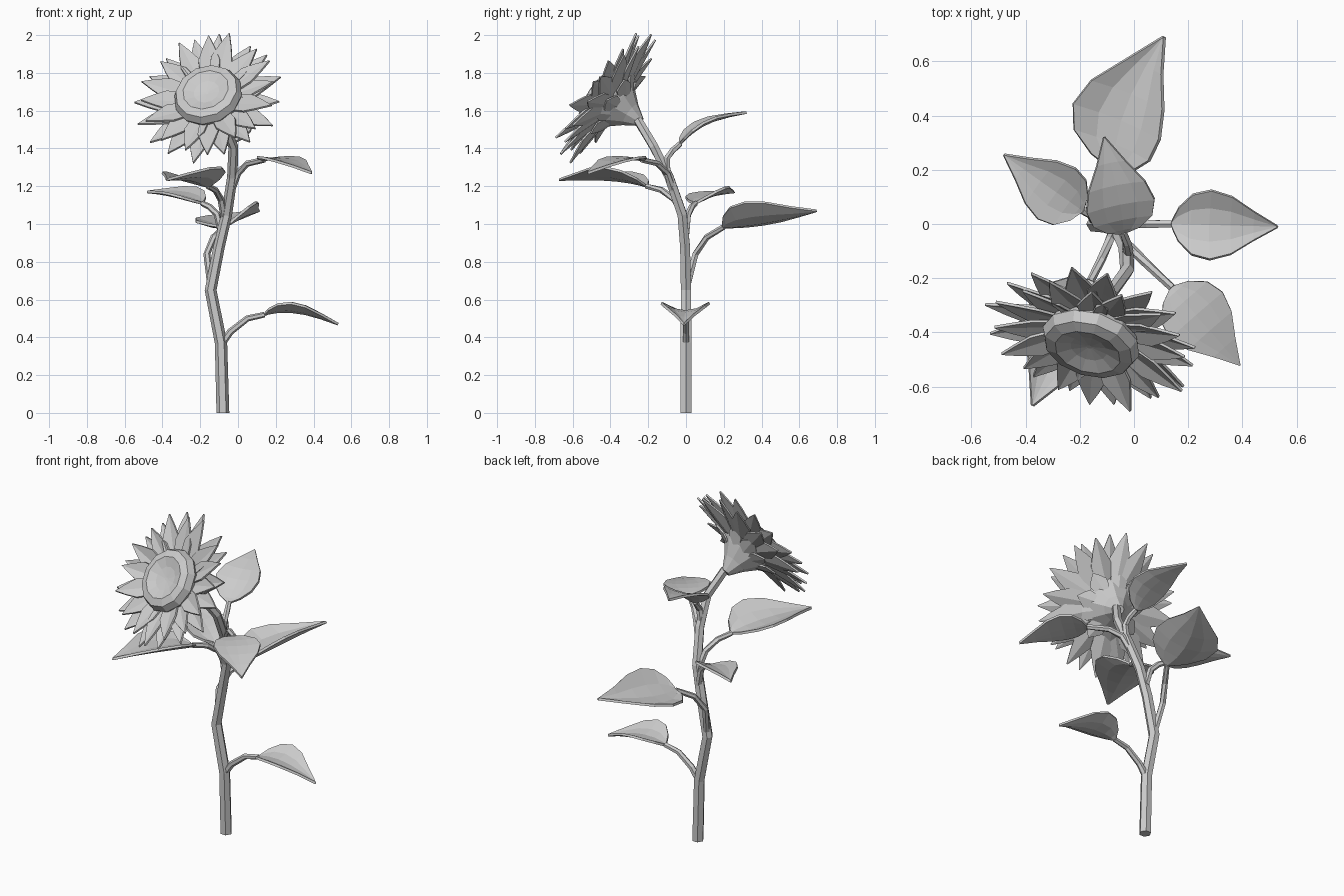
import bpy, bmesh, math, random
from mathutils import Vector, Quaternion, Matrix

random.seed(4)
if "Cube" in bpy.data.objects:
    bpy.data.objects.remove(bpy.data.objects["Cube"])

# One plain grey for the whole plant
grey = bpy.data.materials.new("plain_grey")
grey.use_nodes = True
COLOUR = (0.6, 0.6, 0.6, 1)
grey.diffuse_color = COLOUR
for node in grey.node_tree.nodes:
    if node.type == 'BSDF_PRINCIPLED':
        node.inputs["Base Color"].default_value = COLOUR


def finish(bm, name, thickness=0):
    """Turn a bmesh into a named, flat-shaded object."""
    bmesh.ops.recalc_face_normals(bm, faces=bm.faces)
    mesh = bpy.data.meshes.new(name)
    bm.to_mesh(mesh)
    bm.free()
    mesh.materials.append(grey)
    obj = bpy.data.objects.new(name, mesh)
    bpy.context.collection.objects.link(obj)
    if thickness:
        mod = obj.modifiers.new("thickness", 'SOLIDIFY')
        mod.thickness = thickness
        mod.offset = 0
    return obj


def bridge(bm, rows, closed):
    """Join neighbouring rows of vertices with quads."""
    for a, b in zip(rows, rows[1:]):
        n = len(a)
        for i in range(n if closed else n - 1):
            j = (i + 1) % n
            bm.faces.new((a[i], a[j], b[j], b[i]))


def tube(name, points, r0, r1, sides=6):
    """Tapered faceted stalk along a path."""
    bm = bmesh.new()
    pts = [Vector(p) for p in points]
    last = len(pts) - 1
    rows = []
    for k, p in enumerate(pts):
        d = (pts[min(k + 1, last)] - pts[max(k - 1, 0)]).normalized()
        if k == 0 and p.z == 0:
            d = Vector((0, 0, 1))
        side = d.cross(Vector((0, 1, 0.01))).normalized()
        r = r0 + (r1 - r0) * k / last
        rows.append([bm.verts.new(p + Quaternion(d, math.tau * i / sides) @ side * r)
                     for i in range(sides)])
    bridge(bm, rows, True)
    bm.faces.new(rows[0])
    bm.faces.new(rows[-1])
    return finish(bm, name)


def lathe(name, profile, sides, frame):
    """Faceted turned shape about the frame's z axis."""
    bm = bmesh.new()
    rows = [[bm.verts.new(frame @ Vector((r * math.cos(math.tau * i / sides),
                                         r * math.sin(math.tau * i / sides), z)))
             for i in range(sides)] for r, z in profile]
    bridge(bm, rows, True)
    bm.faces.new(rows[0])
    bm.faces.new(rows[-1])
    return finish(bm, name)


LEAF = [(0, .12), (.05, .48), (.17, .87), (.34, 1), (.54, .83), (.76, .42), (1, .02)]


def leaf(name, base, tip, half, arch=0.05, cup=0.03, roll=0, bend=0):
    """Heart-shaped blade, arched along its length and cupped across."""
    base, tip = Vector(base), Vector(tip)
    along = tip - base
    f = along.normalized()
    side = f.cross(Vector((0, 0, 1))).normalized()
    up = side.cross(f)
    turn = Quaternion(f, roll)
    side, lift = turn @ side, turn @ up
    bm = bmesh.new()
    rows = []
    for t, w in LEAF:
        hump = math.sin(math.pi * t ** 0.8)
        mid = base + along * t + up * arch * hump + side * bend * hump
        rows.append([bm.verts.new(mid + side * half * w * s + lift * cup * w * s * s)
                     for s in (-1, -0.5, 0, 0.5, 1)])
    bridge(bm, rows, False)
    return finish(bm, name, 0.014)


# Main stem
tube("main_stem", [(-.08, 0, 0), (-.09, 0, .37), (-.145, 0, .65), (-.1, -.005, .88),
                   (-.06, -.02, 1.05), (-.03, -.09, 1.25), (-.025, -.17, 1.41),
                   (-.085, -.255, 1.55)], .034, .025)

# Leaf stalks and leaves: stalk path ends where the blade starts
leaves = {
    "low_left": ([(-.09, 0, .36), (-.04, 0, .43), (.05, 0, .5), (.14, 0, .52)],
                 (.53, -.01, .47), dict(half=.128, arch=.035, cup=.045)),
    "large_back": ([(-.14, 0, .65), (-.165, .05, .84), (-.13, .11, .93), (-.07, .2, .985)],
                   (.11, .69, 1.07), dict(half=.178, arch=0, cup=.07, roll=-.25, bend=-.042)),
    "back_right": ([(-.085, 0, .95), (-.11, .01, 1.05), (-.15, .03, 1.09), (-.19, .05, 1.11)],
                   (-.48, .255, 1.17), dict(half=.118, arch=.015, cup=.03, roll=-.15)),
    "front_right": ([(-.07, -.01, 1.02), (-.09, -.06, 1.13), (-.12, -.13, 1.18), (-.16, -.21, 1.2)],
                    (-.375, -.67, 1.235), dict(half=.165, arch=.02, cup=.055, roll=.08)),
    "front_left": ([(-.035, -.07, 1.18), (.0, -.1, 1.27), (.05, -.15, 1.32), (.14, -.235, 1.34)],
                   (.39, -.52, 1.27), dict(half=.13, arch=.025, cup=.01)),
    "upper_back": ([(-.03, -.1, 1.27), (-.02, -.1, 1.35), (-.025, -.07, 1.39), (-.04, -.03, 1.425)],
                   (-.11, .32, 1.59), dict(half=.128, arch=.04, cup=.02, bend=.01)),
}
for name, (path, tip, shape) in leaves.items():
    tube(name + "_stalk", path, .02, .015)
    leaf(name + "_leaf", path[-1], tip, **shape)

# Flower head frame: z axis points out of the face of the flower
facing = Vector((-.24, -.78, .57)).normalized()
head = Matrix.Translation((-.15, -.405, 1.66)) @ facing.to_track_quat('Z', 'Y').to_matrix().to_4x4()

# Seed disc with a thick rim and dished middle, and the cone behind it
lathe("seed_disc", [(.12, -.03), (.172, .0), (.186, .035), (.168, .075), (.125, .088),
                    (.07, .07), (.01, .062)], 12, head)
lathe("calyx_cone", [(.025, -.21), (.07, -.14), (.125, -.075), (.155, -.035), (.1, -.02)], 9, head)


def petal_ring(name, count, reach, z_base, z_tip, half, start):
    """Ring of sharply pointed petals with a crease down each."""
    bm = bmesh.new()
    for k in range(count):
        angle = start + math.tau * (k + random.uniform(-.15, .15)) / count
        length = reach * random.uniform(.93, 1.02) - .1
        tip_z = z_tip + random.uniform(-.02, .02)
        spin = head @ Matrix.Rotation(angle, 4, 'Z') @ Matrix.Translation((.1, 0, 0))
        twist = random.uniform(-.2, .2)
        rows = []
        for t, w in ((0, .6), (.25, .9), (.48, 1), (.75, .55), (1, .03)):
            z = z_base + (tip_z - z_base) * t
            rows.append([bm.verts.new(spin @ Vector((length * t, half * w * s,
                                                     z + half * w * (.25 * abs(s) + twist * s))))
                         for s in (-1, 0, 1)])
        bridge(bm, rows, False)
    return finish(bm, name, 0.01)


# Back and front rows of petals, and short sepals hugging the cone
petal_ring("back_petals", 16, .41, -.045, .0, .06, 0)
petal_ring("front_petals", 16, .38, -.01, .055, .057, math.pi / 16)
petal_ring("sepals", 9, .21, -.085, -.03, .05, .2)
